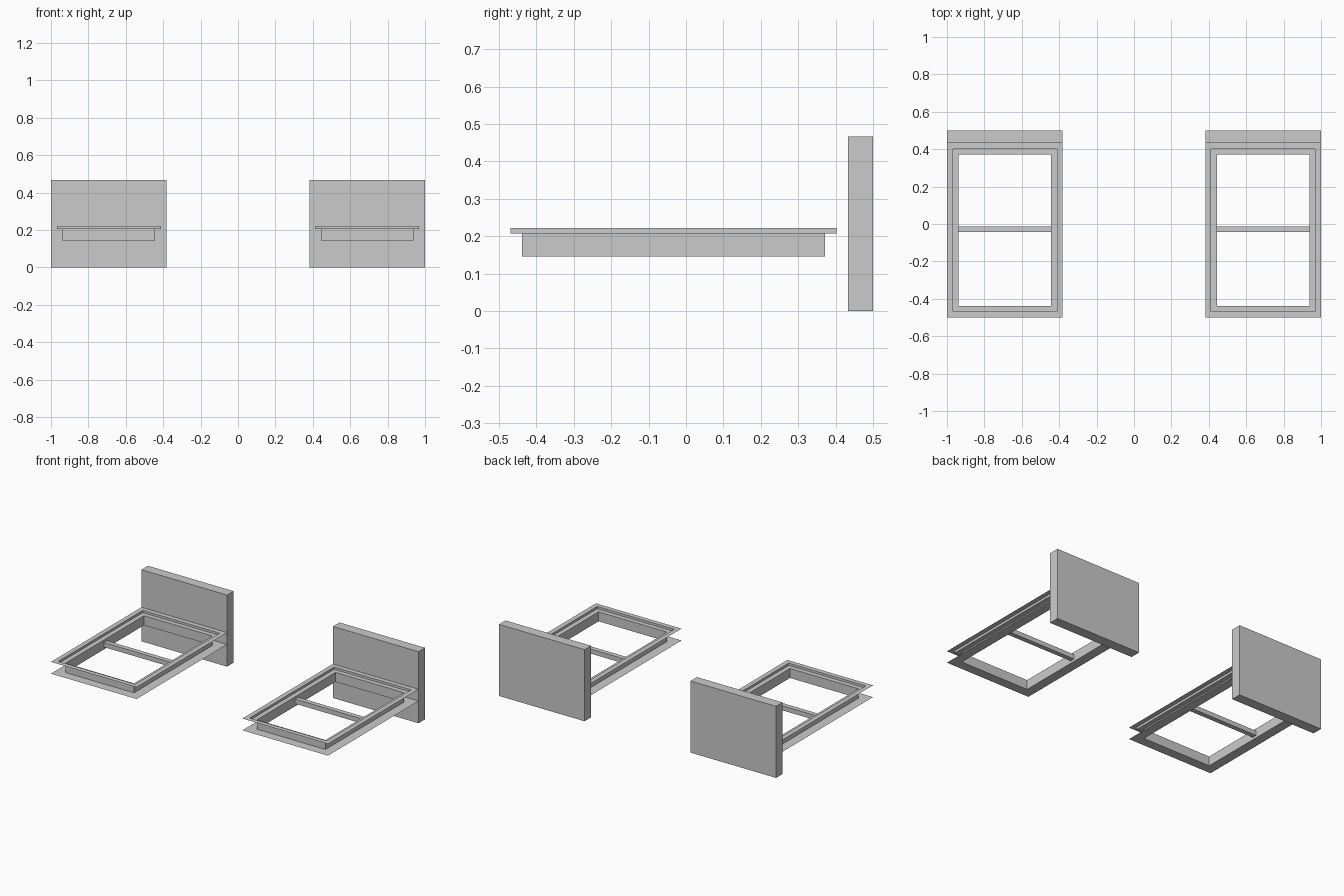
import bpy, bmesh

if "Cube" in bpy.data.objects:
    bpy.data.objects.remove(bpy.data.objects["Cube"])

X0, X1 = -1.0, -0.382        # left bed, outer width
Y0, Y1 = -0.5, 0.433         # frame length up to the headboard
RIM = 0.031                  # width of each step of the rail


def make_object(name, bm):
    mesh = bpy.data.meshes.new(name)
    bm.to_mesh(mesh)
    bm.free()
    obj = bpy.data.objects.new(name, mesh)
    bpy.context.collection.objects.link(obj)
    return obj


def box(name, x0, x1, y0, y1, z0, z1, open_ends=False):
    bm = bmesh.new()
    bmesh.ops.create_cube(bm, size=1)
    for v in bm.verts:
        v.co.x = x1 if v.co.x > 0 else x0
        v.co.y = y1 if v.co.y > 0 else y0
        v.co.z = z1 if v.co.z > 0 else z0
    if open_ends:
        bm.normal_update()
        ends = [f for f in bm.faces if abs(f.normal.x) > 0.9]
        bmesh.ops.delete(bm, geom=ends, context='FACES_ONLY')
    return make_object(name, bm)


def stepped_frame(name, dx):
    # Rectangular loops (inset, height) bridged in order; outer side stays open
    profile = [(0, 0.222), (RIM, 0.222), (RIM, 0.207),
               (2 * RIM, 0.207), (2 * RIM, 0.145), (0, 0.145)]
    bm = bmesh.new()
    loops = []
    for i, z in profile:
        a, b, c, d = X0 + dx + i, X1 + dx - i, Y0 + i, Y1 - i
        loops.append([bm.verts.new(p) for p in
                      ((a, c, z), (b, c, z), (b, d, z), (a, d, z))])
    for p, q in zip(loops, loops[1:]):
        for k in range(4):
            n = (k + 1) % 4
            bm.faces.new((p[k], p[n], q[n], q[k]))
    return make_object(name, bm)


# Two identical bed frames side by side
for side, dx in (("left", 0.0), ("right", 1.382)):
    # Headboard
    box(f"{side}_headboard", X0 + dx, X1 + dx, Y1, 0.5, 0, 0.467)
    # Rebated rail frame
    stepped_frame(f"{side}_rail_frame", dx)
    # Middle slat between the side rails
    box(f"{side}_cross_slat", X0 + dx + 2 * RIM, X1 + dx - 2 * RIM,
        -0.044, -0.013, 0.161, 0.191, open_ends=True)
